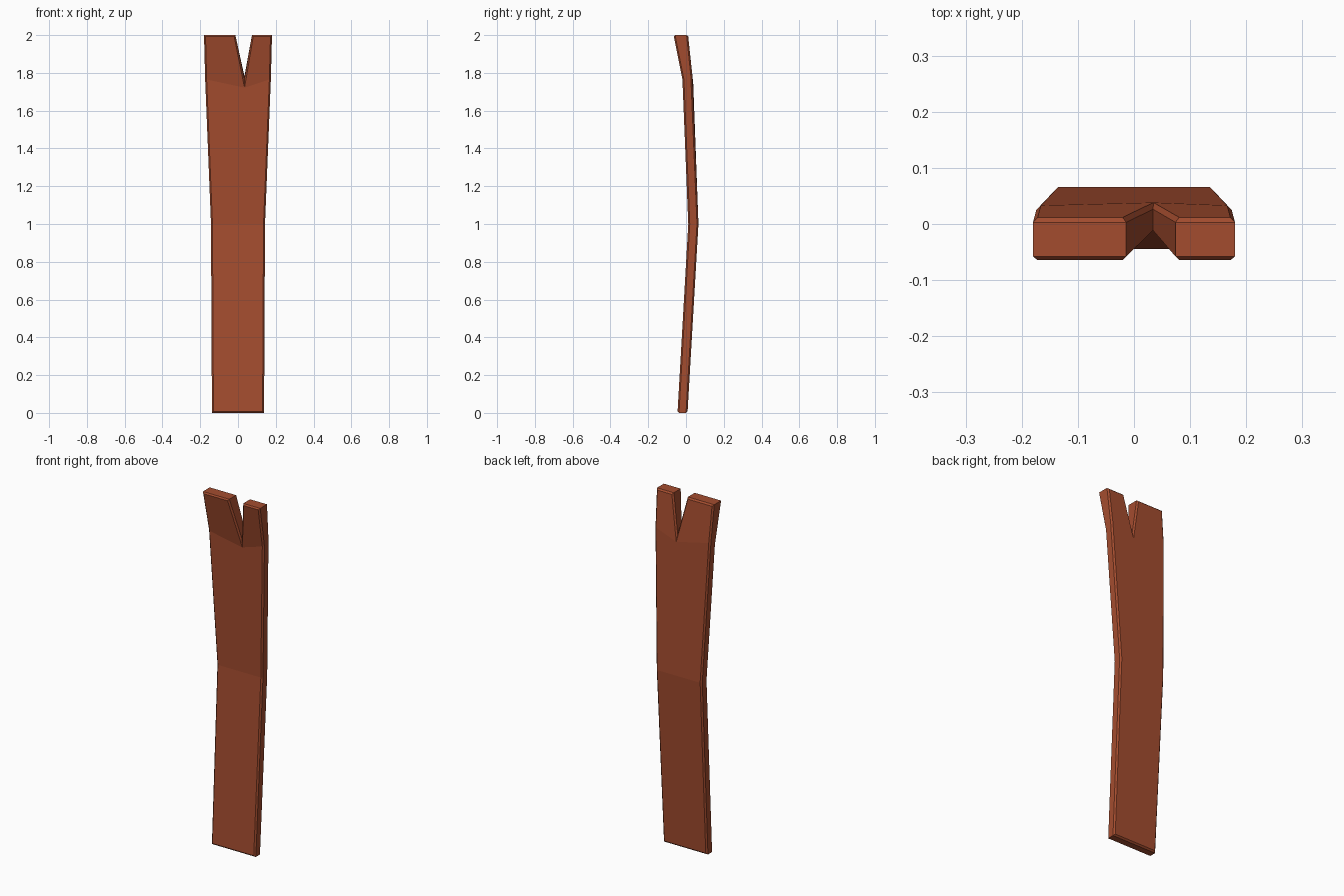
import bpy, bmesh

if "Cube" in bpy.data.objects:
    bpy.data.objects.remove(bpy.data.objects["Cube"])

# Rust-brown wood
wood = bpy.data.materials.new("rust brown wood")
wood.diffuse_color = (0.37, 0.073, 0.028, 1)
wood.use_nodes = True
wood.node_tree.nodes["Principled BSDF"].inputs["Base Color"].default_value = wood.diffuse_color

# Plank outline: x, z on front, z on back, y on front, y on back
outline = [
    (-0.138, 0, 0, -0.045, 0.008), (0.138, 0, 0, -0.045, 0.008),
    (0.143, 1, 1, 0.012, 0.066), (0.174, 1.765, 1.79, -0.019, 0.033),
    (0.18, 2, 2, -0.066, 0.011), (0.074, 2, 2, -0.066, 0.011),
    (0.034, 1.765, 1.785, -0.019, 0.034),
    (-0.014, 2, 2, -0.066, 0.011), (-0.18, 2, 2, -0.066, 0.011),
    (-0.174, 1.765, 1.79, -0.019, 0.033), (-0.143, 1, 1, 0.012, 0.066),
]
panels = [(0, 1, 2, 10), (10, 2, 3, 6, 9), (6, 3, 4, 5), (9, 6, 7, 8)]

# Bent board with a V notch at the top
bm = bmesh.new()
front = [bm.verts.new((x, yf, zf)) for x, zf, zb, yf, yb in outline]
back = [bm.verts.new((x, yb, zb)) for x, zf, zb, yf, yb in outline]
for p in panels:
    bm.faces.new([front[i] for i in p])
    bm.faces.new([back[i] for i in reversed(p)])
n = len(outline)
for i in range(n):
    j = (i + 1) % n
    bm.faces.new([front[j], front[i], back[i], back[j]])

# Chamfer the rim of both broad sides
rim = [bm.edges.get((s[i], s[(i + 1) % n])) for s in (front, back) for i in range(n)]
bmesh.ops.bevel(bm, geom=rim, offset=0.008, segments=1, affect='EDGES', profile=0.5)
bmesh.ops.recalc_face_normals(bm, faces=bm.faces)

mesh = bpy.data.meshes.new("plank")
bm.to_mesh(mesh)
bm.free()
mesh.materials.append(wood)
plank = bpy.data.objects.new("plank", mesh)
bpy.context.collection.objects.link(plank)
